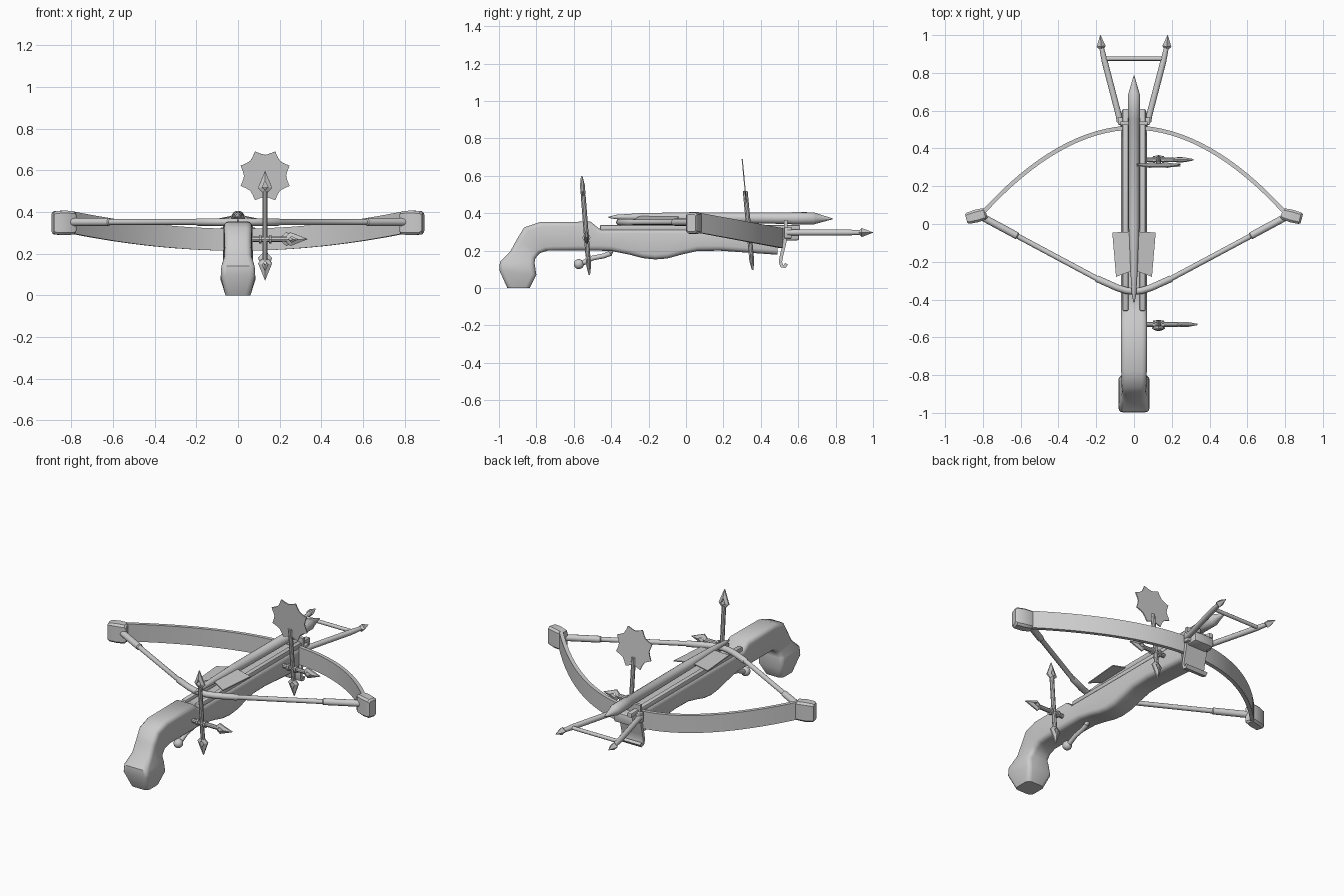
import bpy, bmesh, math
from mathutils import Vector, Matrix

if "Cube" in bpy.data.objects:
    bpy.data.objects.remove(bpy.data.objects["Cube"])

def finish(name, bm, angle=35, mat=None):
    bmesh.ops.recalc_face_normals(bm, faces=bm.faces)
    if mat:
        bm.transform(mat)
    me = bpy.data.meshes.new(name)
    bm.to_mesh(me)
    bm.free()
    ob = bpy.data.objects.new(name, me)
    bpy.context.collection.objects.link(ob)
    bpy.ops.object.select_all(action='DESELECT')
    ob.select_set(True)
    bpy.context.view_layer.objects.active = ob
    bpy.ops.object.shade_smooth_by_angle(angle=math.radians(angle))
    return ob

def loft(name, rings, angle=35, mat=None, closed=False):
    """Skin a list of point rings; cap the ends, or join them if closed."""
    bm = bmesh.new()
    vs = [[bm.verts.new(p) for p in r] for r in rings]
    n = len(vs[0])
    for a, b in zip(vs, vs[1:] + (vs[:1] if closed else [])):
        for i in range(n):
            j = (i + 1) % n
            bm.faces.new((a[i], a[j], b[j], b[i]))
    if not closed:
        bm.faces.new(vs[0])
        bm.faces.new(vs[-1])
    return finish(name, bm, angle, mat)

def tube(name, pts, radii, sides=12, mat=None):
    pts = [Vector(p) for p in pts]
    rings = []
    for i, p in enumerate(pts):
        d = (pts[min(i + 1, len(pts) - 1)] - pts[max(i - 1, 0)]).normalized()
        u = d.cross(Vector((0, 0, 1)) if abs(d.z) < .9 else Vector((1, 0, 0))).normalized()
        v = d.cross(u)
        rings.append([p + radii[i] * (math.cos(t) * u + math.sin(t) * v)
                      for t in (k * math.tau / sides for k in range(sides))])
    return loft(name, rings, mat=mat)

def box(name, center, size, bevel=0.0, rot=0):
    bm = bmesh.new()
    bmesh.ops.create_cube(bm, size=1)
    bm.transform(Matrix.Diagonal((*size, 1)))
    if bevel:
        bmesh.ops.bevel(bm, geom=bm.edges[:], offset=bevel, segments=2, affect='EDGES', profile=.5)
    return finish(name, bm, 35, Matrix.Translation(center) @ Matrix.Rotation(rot, 4, 'Z'))

def prism(name, outline, thick, mat):
    """Flat plate: outline in local xz, thickness along y."""
    return loft(name, [[(x, s * thick / 2, z) for x, z in outline] for s in (-1, 1)], mat=mat)

# Stock: rounded-rectangle sections, (bottom y, bottom z, top y, top z, half width)
sections = [(-.835, 0, -.955, 0, .06), (-.80, .07, -.998, .095, .083), (-.81, .135, -.995, .14, .08),
            (-.805, .16, -.94, .195, .066), (-.78, .187, -.905, .26, .064), (-.74, .2, -.865, .325, .066),
            (-.69, .2, -.78, .353, .068), (-.51, .2, -.51, .355, .069), (-.465, .2, -.465, .318, .069),
            (-.4, .198, -.4, .318, .069), (-.3, .178, -.3, .318, .069), (-.23, .16, -.23, .318, .069),
            (-.165, .153, -.165, .318, .069), (-.1, .158, -.1, .318, .069), (-.02, .18, -.02, .318, .069),
            (.06, .198, .06, .318, .069), (.18, .2, .18, .318, .069), (.49, .178, .49, .318, .069)]
rings = []
for by, bz, ty, tz, w in sections:
    lo, hi = Vector((0, by, bz)), Vector((0, ty, tz))
    up = (hi - lo).normalized()
    h, r = (hi - lo).length / 2, .026
    ring = []
    for sx, sz, a0 in ((1, 1, 0), (-1, 1, 90), (-1, -1, 180), (1, -1, 270)):
        for k in range(4):
            t = math.radians(a0 + 30 * k)
            ring.append((lo + hi) / 2 + Vector((sx * (w - r) + r * math.cos(t), 0, 0))
                        + up * (sz * (h - r) + r * math.sin(t)))
    rings.append(ring)
loft("stock", rings, 40)

# Nose block and the two rails beside the bolt groove
box("stock_nose", (0, .53, .285), (.13, .15, .06), .01)
for s in (-1, 1):
    box("rail", (s * .045, .075, .322), (.03, 1.07, .03), .006)

# Bow limb, a curved flat strip that rises towards its tips
rings = []
for i in range(-16, 17):
    x = .8 * i / 16
    y = .51 - .45 * (abs(x) / .8) ** 1.95
    n = Vector((1.1 * x, .8)).normalized()
    z = .267 + (.51 - y) * .185
    rings.append([(x + a * n.x, y + a * n.y, z + b)
                  for a, b in ((.011, .053), (-.011, .053), (-.011, -.053), (.011, -.053))])
loft("bow_limb", rings, 50)

# Limb caps and the bowstring halves, with thicker wrapped ends
for s in (-1, 1):
    cap = []
    for d, w, h in ((-.055, .024, .05), (-.045, .03, .056), (.0, .034, .059), (.045, .031, .056), (.055, .024, .046)):
        c = min(w, h) * .35
        cap.append([(d, a, b) for a, b in ((w, h - c), (w - c, h), (c - w, h), (-w, h - c),
                                           (-w, c - h), (c - w, -h), (w - c, -h), (w, c - h))])
    loft("limb_cap", cap, 35, Matrix.Translation((s * .835, .042, .348))
         @ Matrix.Rotation(math.radians(-15 * s), 4, 'Z'))
    tube("bowstring", [(s * x, y, .352) for x, y in
                       ((.80, .035), (.62, -.062), (.615, -.065), (.2, -.287), (.195, -.29), (.09, -.337), (.04, -.353), (0, -.357))],
         [.019, .019, .014, .014, .018, .018, .018, .017])

# Bolt with tapered tail, collar and point
tube("bolt", [(0, y, z) for y, z in ((-.415, .378), (-.37, .38), (-.25, .381), (-.02, .377), (.56, .373),
                                     (.565, .373), (.685, .372), (.69, .372), (.785, .37))],
     [.003, .012, .019, .028, .03, .033, .033, .03, .002], 16)
for s in (-1, 1):
    vane = [(.01, -.04, .383), (.115, -.045, .362), (.095, -.28, .362), (.05, -.262, .372), (.01, -.25, .383)]
    loft("bolt_vane", [[(s * x, y, z + d) for x, y, z in vane] for d in (-.003, .003)])

def spike(name, length, width, thick, mat):
    """Kite-shaped spearhead pointing up local z, with an eye through it."""
    kite = [(0, -.0), (width, .3 * length), (0, length), (-width, .3 * length)]
    eye = [(x * .42, .36 * length + (z - .36 * length) * .36) for x, z in kite]
    loops = [(kite, -.15), (eye, -.5), (eye, .5), (kite, .15)]
    return loft(name, [[(x, t * thick, z) for x, z in o] for o, t in loops], 20, mat, True)

# Sight crosses on the right side, the forward one with a scalloped disc
RIGHT = Matrix.Rotation(math.radians(90), 4, 'Y')
DOWN = Matrix.Rotation(math.radians(180), 4, 'Y')
for label, y, tilt, reach, low, disc in (("rear", -.532, .078, .335, .19, False),
                                         ("front", .34, .094, .315, .165, True)):
    M = Matrix.Translation((.13, y, .27)) @ Matrix.Rotation(tilt, 4, 'X')
    top = .25 if disc else .23
    tube(label + "_sight_post", [(0, 0, -low + .09), (0, 0, top)], [.013, .013], 10, M)
    tube(label + "_sight_arm", [(-.085, .0, 0), (reach - .23, .0, 0)], [.013, .013], 10, M)
    for sgn in (-1, 1):
        tube(label + "_sight_collar", [(sgn * .018, 0, 0), (sgn * .03, 0, 0)], [.021, .021], 10, M)
    spike(label + "_low_spike", .12, .034, .026, M @ Matrix.Translation((0, 0, -low + .11)) @ DOWN)
    spike(label + "_side_spike", .12, .033, .026, M @ Matrix.Translation((reach - .25, 0, 0)) @ RIGHT)
    if disc:
        outline = []
        for k in range(32):
            t = math.tau * (k / 32 + 1 / 16)
            r = .127 - .026 * math.sin(math.pi * (k % 4) / 4)
            outline.append((r * math.sin(t), .305 + r * math.cos(t)))
        prism("sight_disc", outline, .006, M)
    else:
        spike("rear_top_spike", .12, .034, .026, M @ Matrix.Translation((0, 0, .21)))

# Front bracket plate with a curled foot
path = [Vector(p) for p in ((.533, .365), (.533, .30), (.527, .24), (.512, .18), (.505, .14), (.512, .118), (.528, .115), (.538, .13))]
left, right = [], []
for i, p in enumerate(path):
    d = (path[min(i + 1, 7)] - path[max(i - 1, 0)]).normalized()
    n = Vector((-d.y, d.x)) * .009
    left.append(p + n)
    right.append(p - n)
loft("front_bracket", [[(x, a.x, a.y), (x, b.x, b.y), (-x, b.x, b.y), (-x, a.x, a.y)]
                       for a, b, x in zip(left, right, [.072] * 8)], 40)

# Forked prongs joined by a crossbar
for s in (-1, 1):
    box("prong_mount", (s * .068, .545, .295), (.035, .04, .06), .006)
    tube("prong", [(s * x, y, .297) for x, y in ((.075, .54), (.082, .58), (.155, .86), (.173, .94))],
         [.016, .016, .016, .012])
    tube("prong_tip", [(s * .171, .925, .297), (s * .174, .94, .297), (s * .178, 1, .297)], [.01, .024, .001], 4)
tube("prong_crossbar", [(-.155, .875, .297), (.155, .875, .297)], [.011, .011])

# Trigger lever with a ball end
tube("trigger_lever", [(0, -.4, .205), (0, -.405, .185), (0, -.44, .172), (0, -.5, .16), (0, -.55, .135), (0, -.575, .128)],
     [.016, .015, .013, .013, .014, .014])
bm = bmesh.new()
bmesh.ops.create_uvsphere(bm, u_segments=16, v_segments=10, radius=.027)
finish("trigger_ball", bm, 40, Matrix.Translation((0, -.573, .128)))
